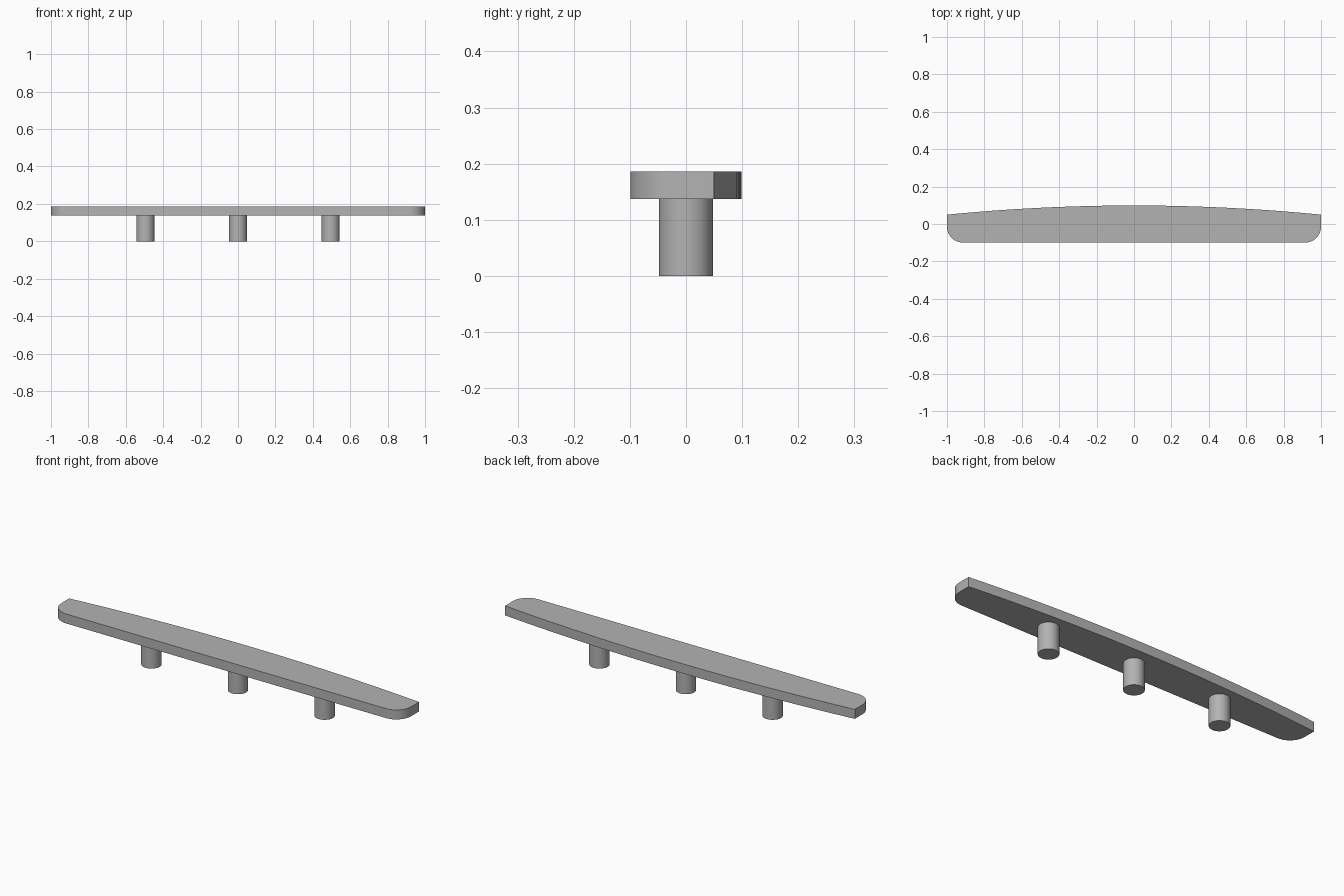
import bpy
import bmesh
import math

cube = bpy.data.objects.get("Cube")
if cube:
    bpy.data.objects.remove(cube, do_unlink=True)

grey = bpy.data.materials.new("plain grey")
grey.use_nodes = True
colour = (0.45, 0.45, 0.45, 1)
grey.diffuse_color = colour
grey.node_tree.nodes["Principled BSDF"].inputs["Base Color"].default_value = colour

BOTTOM, TOP = 0.137, 0.186
DEPTH, BACK_CORNER = 0.099, 0.05
CORNER, PEG_RADIUS = 0.085, 0.048


def finish(obj):
    obj.data.materials.append(grey)
    bpy.ops.object.select_all(action='DESELECT')
    obj.select_set(True)
    bpy.context.view_layer.objects.active = obj
    bpy.ops.object.shade_smooth_by_angle(angle=math.radians(30))


def arc(cx, cy, radius, start, end, steps):
    angles = [start + (end - start) * i / steps for i in range(steps + 1)]
    return [(cx + radius * math.cos(a), cy + radius * math.sin(a)) for a in angles]


# Bar outline: rounded front corners, gently bowed back edge
front = -DEPTH + CORNER
side = 1 - CORNER
outline = arc(-side, front, CORNER, math.pi, 1.5 * math.pi, 12)
outline += arc(side, front, CORNER, -0.5 * math.pi, 0, 12)
rise = DEPTH - BACK_CORNER
bow = (1 + rise ** 2) / (2 * rise)
half = math.asin(1 / bow)
outline += arc(0, DEPTH - bow, bow, math.pi / 2 - half, math.pi / 2 + half, 24)

bm = bmesh.new()
base = bm.faces.new([bm.verts.new((x, y, BOTTOM)) for x, y in outline])
extruded = bmesh.ops.extrude_face_region(bm, geom=[base], use_keep_orig=True)
raised = [v for v in extruded["geom"] if isinstance(v, bmesh.types.BMVert)]
bmesh.ops.translate(bm, verts=raised, vec=(0, 0, TOP - BOTTOM))
bmesh.ops.recalc_face_normals(bm, faces=bm.faces)
mesh = bpy.data.meshes.new("bar")
bm.to_mesh(mesh)
bm.free()
bar = bpy.data.objects.new("bar", mesh)
bpy.context.collection.objects.link(bar)
finish(bar)

# Three round pegs under the bar
for name, x in (("right_peg", -0.495), ("middle_peg", 0), ("left_peg", 0.495)):
    bpy.ops.mesh.primitive_cylinder_add(
        vertices=48, radius=PEG_RADIUS, depth=BOTTOM, location=(x, 0, BOTTOM / 2))
    peg = bpy.context.object
    peg.name = name
    finish(peg)
